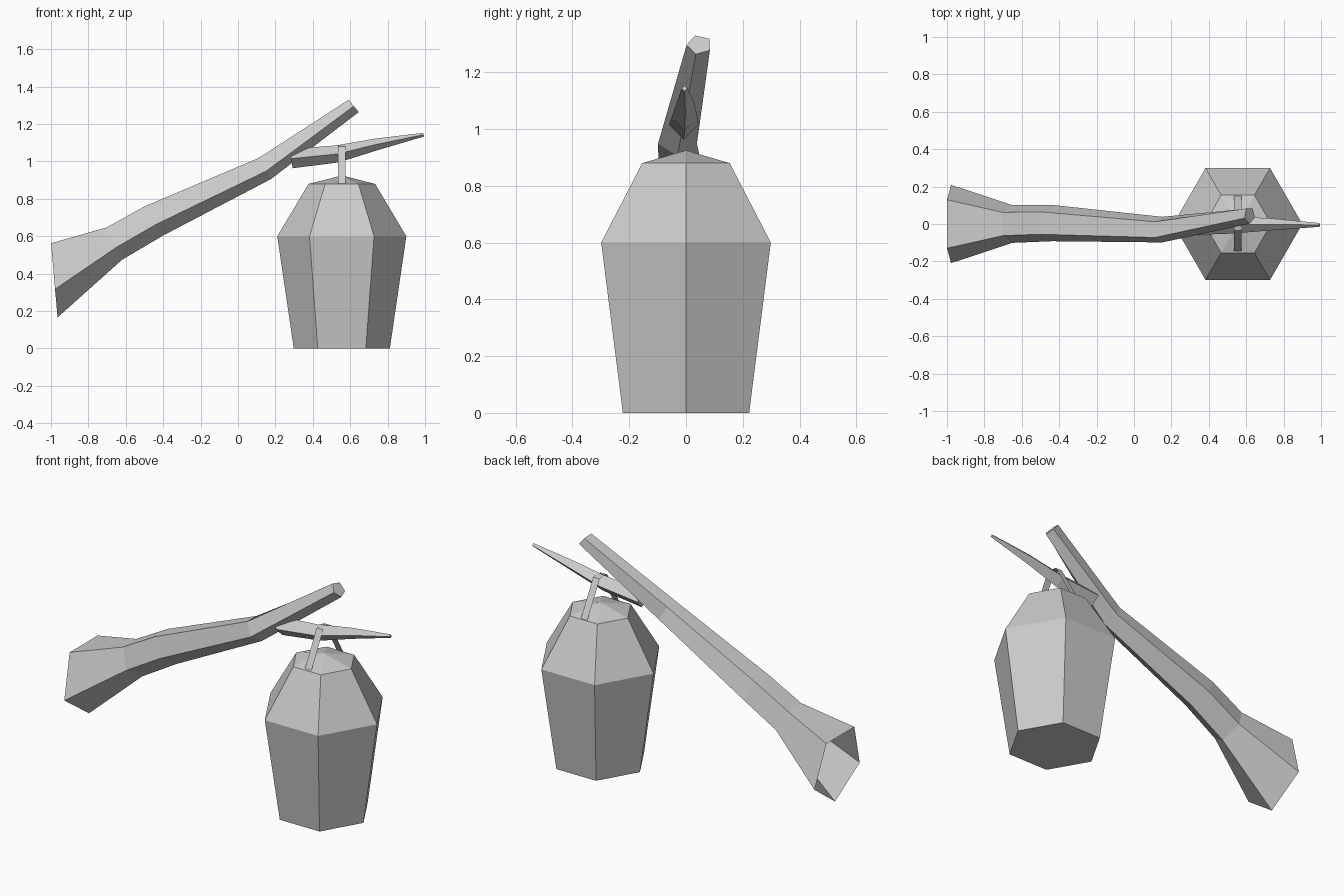
import bpy, bmesh
from math import sin, cos, radians, pi

if "Cube" in bpy.data.objects:
    bpy.data.objects.remove(bpy.data.objects["Cube"])


def finish(name, bm):
    bmesh.ops.remove_doubles(bm, verts=bm.verts, dist=0.0005)
    bmesh.ops.recalc_face_normals(bm, faces=bm.faces)
    mesh = bpy.data.meshes.new(name)
    bm.to_mesh(mesh)
    bm.free()
    obj = bpy.data.objects.new(name, mesh)
    bpy.context.collection.objects.link(obj)
    return obj


def loft(name, sides, rings, cap_start=True, cap_end=True):
    """Each ring: x, y, z of centre, radius, tilt from the yz plane, roll (degrees)."""
    bm = bmesh.new()
    loops = []
    for x, y, z, r, tilt, roll in rings:
        t = radians(tilt)
        loop = []
        for k in range(sides):
            a = radians(roll) + (2 * k + 1) * pi / sides
            up = r * cos(a)
            loop.append(bm.verts.new((x - up * sin(t), y + r * sin(a), z + up * cos(t))))
        loops.append(loop)
    for lo, hi in zip(loops, loops[1:]):
        for k in range(sides):
            j = (k + 1) % sides
            bm.faces.new((lo[k], lo[j], hi[j], hi[k]))
    if cap_start:
        bm.faces.new(loops[0][::-1])
    if cap_end:
        bm.faces.new(loops[-1])
    return finish(name, bm)


# Hanging six-sided body with a shallow pointed top
CX = 0.555
loft("hanging_body", 6,
     [(CX, 0, z, r, 90, 30) for z, r in
      ((0, 0.257), (0.60, 0.345), (0.88, 0.178), (0.925, 0))],
     cap_end=False)

# Main branch, five-sided, hollow at the flared end
loft("branch", 5, [
    (-0.984, 0, 0.385, 0.220, 5, 0),
    (-0.665, 0, 0.570, 0.106, 25, 0),
    (-0.455, 0.005, 0.690, 0.102, 33, 0),
    (0.140, -0.030, 0.968, 0.072, 30, 0),
    (0.618, 0.047, 1.297, 0.045, 40, 16)], cap_start=False)

# Side twig that carries the body
loft("twig", 4, [
    (0.285, -0.008, 1.015, 0.052, 8, 45),
    (0.530, -0.005, 1.040, 0.046, 10, 45),
    (0.735, -0.002, 1.090, 0.032, 13, 45),
    (0.992, -0.005, 1.143, 0.010, 12, 45)])

# Flat strap looped over the twig
bm = bmesh.new()
path = [(-0.145, 0.88), (-0.035, 1.08), (0.0, 1.088), (0.035, 1.08), (0.15, 0.88)]
rows = [[bm.verts.new((CX + s * 0.021, y, z)) for s in (-1, 1)] for y, z in path]
for a, b in zip(rows, rows[1:]):
    bm.faces.new((a[0], a[1], b[1], b[0]))
finish("strap", bm)
